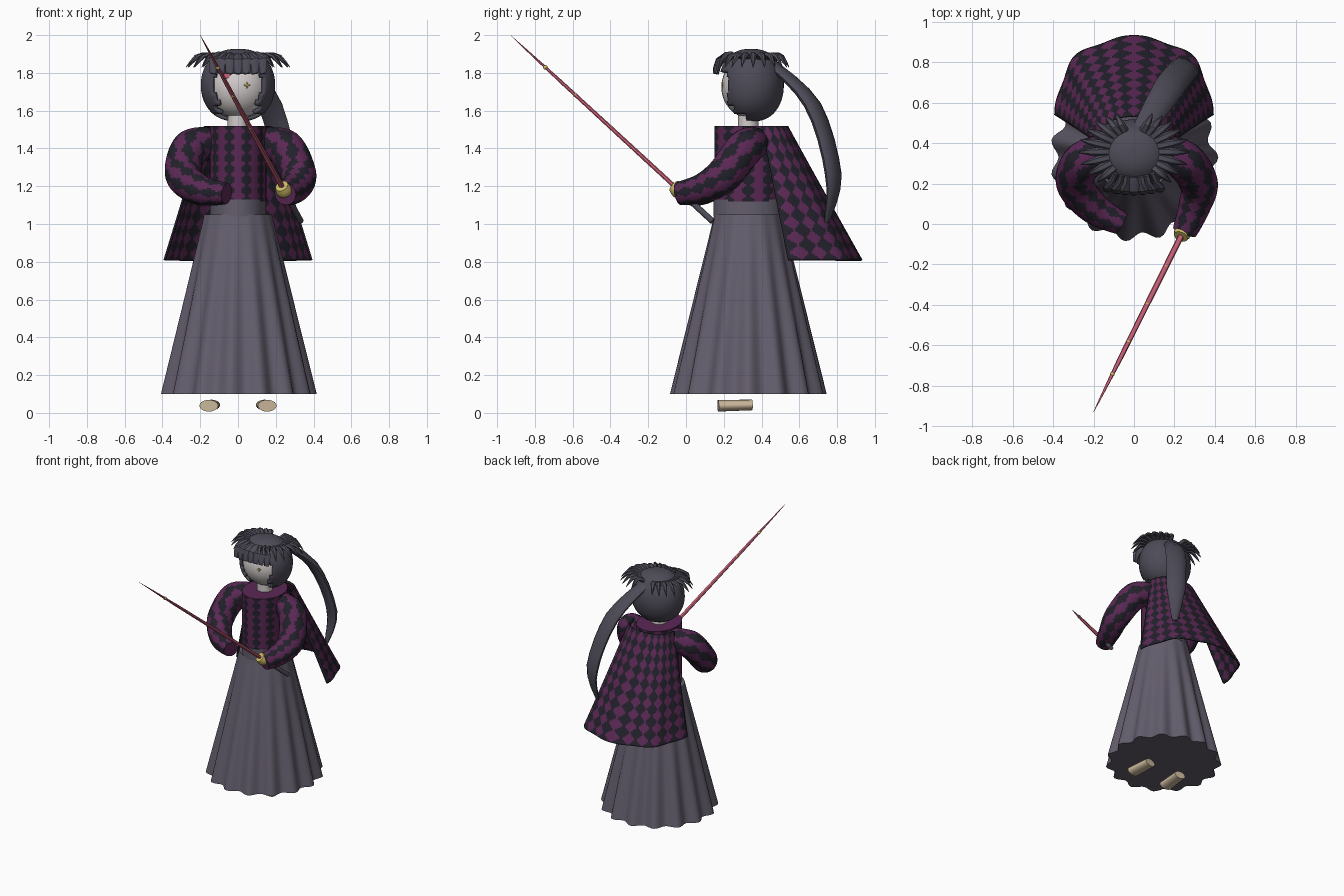
import bpy, bmesh, math
from math import sin, cos, pi, tau
from mathutils import Vector as V

if "Cube" in bpy.data.objects:
    bpy.data.objects.remove(bpy.data.objects["Cube"])


def material(name, r, g, b):
    m = bpy.data.materials.new(name)
    m.use_nodes = True
    m.diffuse_color = (r, g, b, 1)
    m.node_tree.nodes["Principled BSDF"].inputs["Base Color"].default_value = (r, g, b, 1)
    return m


SKIRT = material("slate cloth", .125, .11, .15)
HAIR = material("dark hair", .075, .07, .095)
PURPLE = material("purple cloth", .105, .021, .09)
CHECK = material("dark check", .016, .015, .024)
SKIN = material("pale skin", .65, .6, .6)
PINK = material("pink blade", .6, .12, .19)
GOLD = material("gold", .62, .5, .13)
BEIGE = material("beige shoe", .6, .48, .33)


def surface(name, f, nu, nv, mats, rule=None, closed=True, caps=True, thick=0):
    """Grid surface from f(u, v); rule gives each face's material, or None for a gap."""
    bm = bmesh.new()
    cols = nu if closed else nu + 1
    rows = [[bm.verts.new(f(i / nu, j / nv)) for i in range(cols)] for j in range(nv + 1)]
    for j in range(nv):
        for i in range(nu):
            k = rule((i + .5) / nu, (j + .5) / nv) if rule else 0
            if k is None:
                continue
            n = (i + 1) % cols
            bm.faces.new((rows[j][i], rows[j][n], rows[j + 1][n], rows[j + 1][i])).material_index = k
    if caps:
        bm.faces.new(rows[0])
        bm.faces.new(rows[-1])
    loose = [v for v in bm.verts if not v.link_faces]
    bmesh.ops.delete(bm, geom=loose, context='VERTS')
    bmesh.ops.recalc_face_normals(bm, faces=bm.faces)
    me = bpy.data.meshes.new(name)
    bm.to_mesh(me)
    bm.free()
    for m in mats:
        me.materials.append(m)
    ob = bpy.data.objects.new(name, me)
    bpy.context.scene.collection.objects.link(ob)
    if thick:
        mod = ob.modifiers.new("thickness", 'SOLIDIFY')
        mod.thickness = thick
    bpy.ops.object.select_all(action='DESELECT')
    ob.select_set(True)
    bpy.context.view_layer.objects.active = ob
    bpy.ops.object.shade_smooth_by_angle(angle=math.radians(40))
    return ob


def along(points, t):
    """Smooth position on a path, t from 0 to 1."""
    n = len(points) - 1
    i = min(int(t * n), n - 1)
    s = t * n - i
    a, b, c, d = (points[max(0, min(n, i + k))] for k in (-1, 0, 1, 2))
    return b + (c - a) * (s / 2) + (a * 2 - b * 5 + c * 4 - d) * (s * s / 2) + (b * 3 - a - c * 3 + d) * (s ** 3 / 2)


def tube(name, points, radii, nu, nv, mats, rule=None, flat=1, ref=(0, 0, 1)):
    points = [V(p) for p in points]

    def f(u, v):
        t = (along(points, min(1, v + .01)) - along(points, max(0, v - .01))).normalized()
        side = t.cross(V(ref)).normalized()
        up = side.cross(t)
        n = len(radii) - 1
        i = min(int(v * n), n - 1)
        r = radii[i] + (radii[i + 1] - radii[i]) * (v * n - i)
        return along(points, v) + side * (r * cos(u * tau)) + up * (r * flat * sin(u * tau))
    return surface(name, f, nu, nv, mats, rule)


def ball(name, c, r, mat, n=16):
    def f(u, v):
        a = (v - .5) * pi * .97
        return V((c[0] + r[0] * cos(a) * cos(u * tau), c[1] + r[1] * cos(a) * sin(u * tau), c[2] + r[2] * sin(a)))
    return surface(name, f, n * 2, n, [mat])


def diamonds(nu, nv, bump):
    """Columns of dark diamonds on purple cloth."""
    return lambda u, v: int(cos(u * nu * tau) + bump * cos(v * nv * tau) > 0.05)


CLOTH = [PURPLE, CHECK]
MID = .33

# Pleated skirt and waistband
def skirt(u, v):
    r = .395 + (.18 - .395) * v + .022 * (1 - v) * cos(u * tau * 15)
    return V((r * cos(u * tau), MID + r * sin(u * tau), .1 + .95 * v))


surface("skirt", skirt, 120, 8, [SKIRT])
surface("waistband", lambda u, v: V((.148 * cos(u * tau), MID + .185 * sin(u * tau), 1.04 + .09 * v)), 48, 1, [SKIRT])

# Patterned torso
surface("torso", lambda u, v: V((.15 * cos(u * tau), MID + .18 * sin(u * tau), 1.12 + .4 * v)),
        100, 56, CLOTH, diamonds(10, 7, .6))

# Flared cape over the back
def cape(u, v):
    a = u * pi
    wave = 1 + .025 * v * cos(u * tau * 4)
    rx, ry = .18 + .205 * v, .14 + .245 * v
    x = math.copysign(abs(cos(a)) ** .85, cos(a))
    return V((rx * x * wave, .4 + .14 * v + ry * sin(a) ** .85 * wave, 1.52 - .71 * v))


surface("cape", cape, 99, 72, CLOTH, diamonds(11, 9, .95), closed=False, caps=False, thick=.012)

# Sleeves
tube("left_sleeve", [(.12, .37, 1.43), (.25, .31, 1.4), (.32, .2, 1.26), (.3, .09, 1.19), (.25, -.04, 1.16)],
     [.08, .1, .095, .08, .06], 48, 64, CLOTH, diamonds(6, 8, .8))
tube("right_sleeve", [(-.12, .37, 1.43), (-.25, .31, 1.4), (-.29, .2, 1.26), (-.2, .08, 1.18), (-.06, .0, 1.16)],
     [.08, .1, .095, .08, .055], 48, 64, CLOTH, diamonds(6, 8, .8))

# Shoes
for side, x in (("left", .15), ("right", -.15)):
    tube(side + "_shoe", [(x * .93, .35, .042), (x * 1.03, .17, .038)], [.045, .05], 20, 1, [BEIGE], flat=.62)

# Neck, head and face marks
surface("neck", lambda u, v: V((.055 * cos(u * tau), MID + .055 * sin(u * tau), 1.5 + .1 * v)), 24, 1, [SKIN])
ball("head", (0, .34, 1.725), (.165, .153, .165), SKIN)
ball("pink_mark", (-.065, .206, 1.785), (.028, .004, .018), PINK, 8)
ball("gold_mark_tall", (.048, .192, 1.735), (.005, .004, .018), GOLD, 6)
ball("gold_mark_wide", (.048, .192, 1.735), (.018, .004, .005), GOLD, 6)

# Hair cap, open at the face with stepped side locks
def hair(u, v):
    a = (v - .5) * pi * .97
    r = cos(a) ** .8
    return V((.197 * r * cos(u * tau), .345 + .173 * r * sin(u * tau), 1.735 + .192 * sin(a)))


def hair_gap(u, v):
    p = hair(u, v)
    front = .22 if p.z > 1.63 else .255 if p.z > 1.58 else .32
    return None if p.z < 1.81 and p.y < front else 0


surface("hair_cap", hair, 72, 40, [HAIR], hair_gap, thick=.02)

# Fringe
for k in range(7):
    x = (k - 3) * .043
    back = .9 * x * x
    tube("fringe_lock", [(x * .7, .235 + back, 1.895), (x * .95, .17 + back, 1.865), (x, .15 + back, 1.795)],
         [.022, .034, .02], 6, 4, [HAIR], flat=.5, ref=(0, 1, .2))

# Spiky tufts around the crown
for side in (1, -1):
    for k in range(9):
        a = math.radians(-40 + 13 * k)

        def spot(r, z):
            return (side * r * cos(a), .36 + r * sin(a), z)
        reach = .19 + .085 * max(0, cos(a)) ** 2
        tube("crown_tuft", [spot(.11, 1.875), spot(reach * .75, 1.895), spot(reach, 1.83)],
             [.024, .02, .002], 6, 5, [HAIR], flat=.7)

# Ponytail
tube("ponytail", [(.03, .44, 1.86), (.17, .67, 1.63), (.26, .78, 1.26), (.24, .745, 1.01)],
     [.05, .075, .07, .02], 10, 12, [HAIR], flat=.45, ref=(.5, .85, 0))

# Sword: blade, beads, guard and grip share one line
GUARD, TIP = V((.24, -.045, 1.185)), V((-.2, -.93, 2.0))


def on_sword(t):
    return GUARD.lerp(TIP, t)


tube("blade", [on_sword(t) for t in (0, .35, .7, 1)], [.015, .014, .012, .001], 8, 9, [PINK], flat=.8)
for t in (.19, .4, .61, .79):
    ball("blade_bead", on_sword(t), (.012, .012, .012), GOLD, 6)
tube("guard", [on_sword(t) for t in (-.02, -.005, .02)], [.04, .046, .035], 20, 3, [GOLD])
tube("grip", [on_sword(-.01), on_sword(-.21)], [.016, .016], 10, 1, [HAIR])
